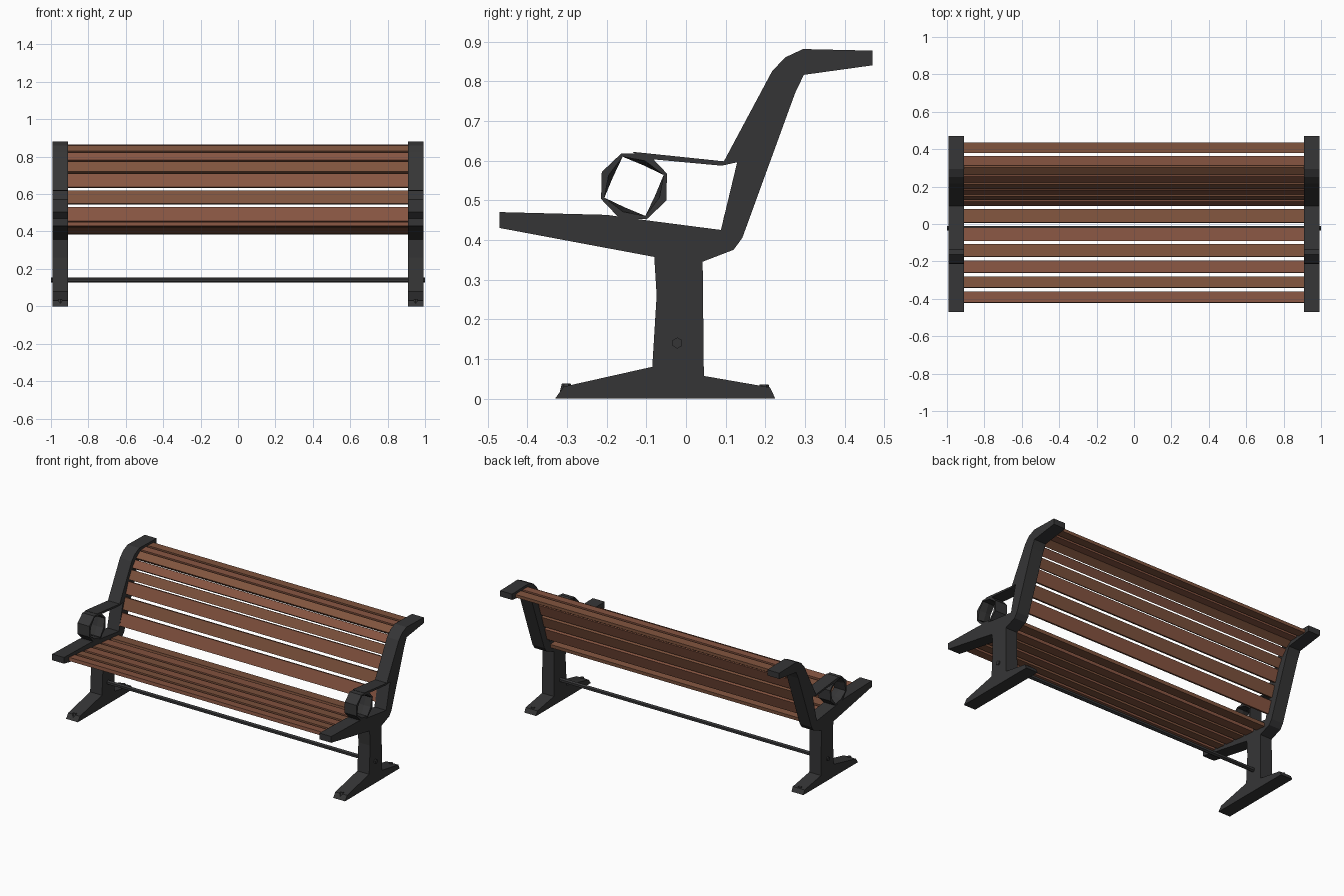
import bpy, bmesh, math
from mathutils import Vector

if "Cube" in bpy.data.objects:
    bpy.data.objects.remove(bpy.data.objects["Cube"])


def material(name, rgb):
    m = bpy.data.materials.new(name)
    m.diffuse_color = (*rgb, 1)
    m.use_nodes = True
    m.node_tree.nodes["Principled BSDF"].inputs["Base Color"].default_value = m.diffuse_color
    return m


IRON = material("black iron", (0.036, 0.036, 0.037))
WOOD_A = material("red brown wood", (0.245, 0.092, 0.054))
WOOD_B = material("brown wood", (0.215, 0.088, 0.048))


def finish(name, bm, mat, mirror=False):
    bmesh.ops.recalc_face_normals(bm, faces=bm.faces)
    me = bpy.data.meshes.new(name)
    bm.to_mesh(me)
    bm.free()
    me.materials.append(mat)
    ob = bpy.data.objects.new(name, me)
    bpy.context.collection.objects.link(ob)
    if mirror:
        ob.modifiers.new("mirror", 'MIRROR').use_mirror_merge = False
    return ob


def prism(name, pts, x0, x1, mat, mirror=False):
    """Extrude a (y, z) outline along x."""
    bm = bmesh.new()
    face = bm.faces.new([bm.verts.new((x0, y, z)) for y, z in pts])
    ext = bmesh.ops.extrude_face_region(bm, geom=[face])
    bmesh.ops.translate(bm, vec=(x1 - x0, 0, 0),
                        verts=[v for v in ext["geom"] if isinstance(v, bmesh.types.BMVert)])
    bmesh.ops.triangulate(bm, faces=[f for f in bm.faces if len(f.verts) > 4])
    return finish(name, bm, mat, mirror)


def slat(name, a, b, thick, mat):
    """Board whose front/top face runs from a to b in the (y, z) plane."""
    a, b = Vector(a), Vector(b)
    d = (b - a).normalized()
    n = Vector((d.y, -d.x)) * thick
    prism(name, [a, b, b + n, a + n], -0.915, 0.915, mat)


X0, X1 = 0.908, 0.992

# side frame: foot, leg, seat arm, back and curled top in one casting
frame = [(-0.33, 0), (0.225, 0), (0.212, 0.028), (0.045, 0.057), (0.042, 0.345),
         (0.12, 0.375), (0.142, 0.405), (0.275, 0.77), (0.297, 0.816), (0.47, 0.84),
         (0.47, 0.877), (0.295, 0.881), (0.25, 0.86), (0.217, 0.825), (0.095, 0.597),
         (0.13, 0.6), (0.088, 0.425), (-0.105, 0.45), (-0.2, 0.463), (-0.47, 0.47),
         (-0.47, 0.43), (-0.08, 0.357), (-0.074, 0.26), (-0.085, 0.08), (-0.308, 0.03)]
prism("side_frame", frame, X0, X1, IRON, True)

# armrest bar
prism("armrest_bar", [(-0.135, 0.622), (-0.115, 0.606), (0.09, 0.587), (0.135, 0.597),
                      (0.13, 0.64), (0.095, 0.598)], X0, X1, IRON, True)

# armrest scroll ring: eight sides, inner wall pinched in the middle
bm = bmesh.new()
loops = []
for i in range(8):
    t = math.radians(21 + 45 * i)
    inner, pinch = (0.08, 0.08) if i % 2 == 0 else (0.07, 0.058)
    section = [(0.089, X0), (0.089, X1), (inner, X1), (pinch, (X0 + X1) / 2), (inner, X0)]
    loops.append([bm.verts.new((x, -0.131 + r * math.cos(t), 0.535 + r * math.sin(t)))
                  for r, x in section])
for i in range(8):
    p, q = loops[i], loops[(i + 1) % 8]
    for j in range(5):
        k = (j + 1) % 5
        bm.faces.new((p[j], p[k], q[k], q[j]))
finish("armrest_ring", bm, IRON, True)

# seat slats, sloping down to the back
seat_z = lambda y: 0.452 - 0.094 * (y + 0.42)
seat_spans = [(-0.42, -0.36), (-0.34, -0.28), (-0.26, -0.195),
              (-0.175, -0.108), (-0.09, -0.02), (0.008, 0.08)]
for i, (y0, y1) in enumerate(seat_spans):
    slat(f"seat_slat_{i + 1}", (y0, seat_z(y0)), (y1, seat_z(y1)), 0.022,
         WOOD_B if i % 2 else WOOD_A)

# back slats, following the curve of the back
back_spans = [((0.095, 0.457), (0.12, 0.532)), ((0.127, 0.55), (0.15, 0.62)),
              ((0.157, 0.638), (0.182, 0.71)), ((0.187, 0.72), (0.215, 0.773)),
              ((0.222, 0.783), (0.255, 0.822)), ((0.262, 0.83), (0.302, 0.86)),
              ((0.312, 0.864), (0.363, 0.865)), ((0.38, 0.865), (0.437, 0.863))]
for i, (a, b) in enumerate(back_spans):
    slat(f"back_slat_{i + 1}", a, b, 0.02, WOOD_B if i % 2 else WOOD_A)

# hexagonal tie rod between the legs
prism("tie_rod", [(-0.022 + 0.014 * math.cos(math.radians(30 + 60 * i)),
                   0.14 + 0.014 * math.sin(math.radians(30 + 60 * i))) for i in range(6)],
      -1, 1, IRON)

# foot bolts
for name, y, z in (("front_foot_bolt", -0.302, 0.026), ("rear_foot_bolt", 0.197, 0.024)):
    bm = bmesh.new()
    bmesh.ops.create_cone(bm, cap_ends=True, segments=6, radius1=0.017, radius2=0.011, depth=0.024)
    bmesh.ops.translate(bm, vec=(0.95, y, z), verts=bm.verts)
    finish(name, bm, IRON, True)
